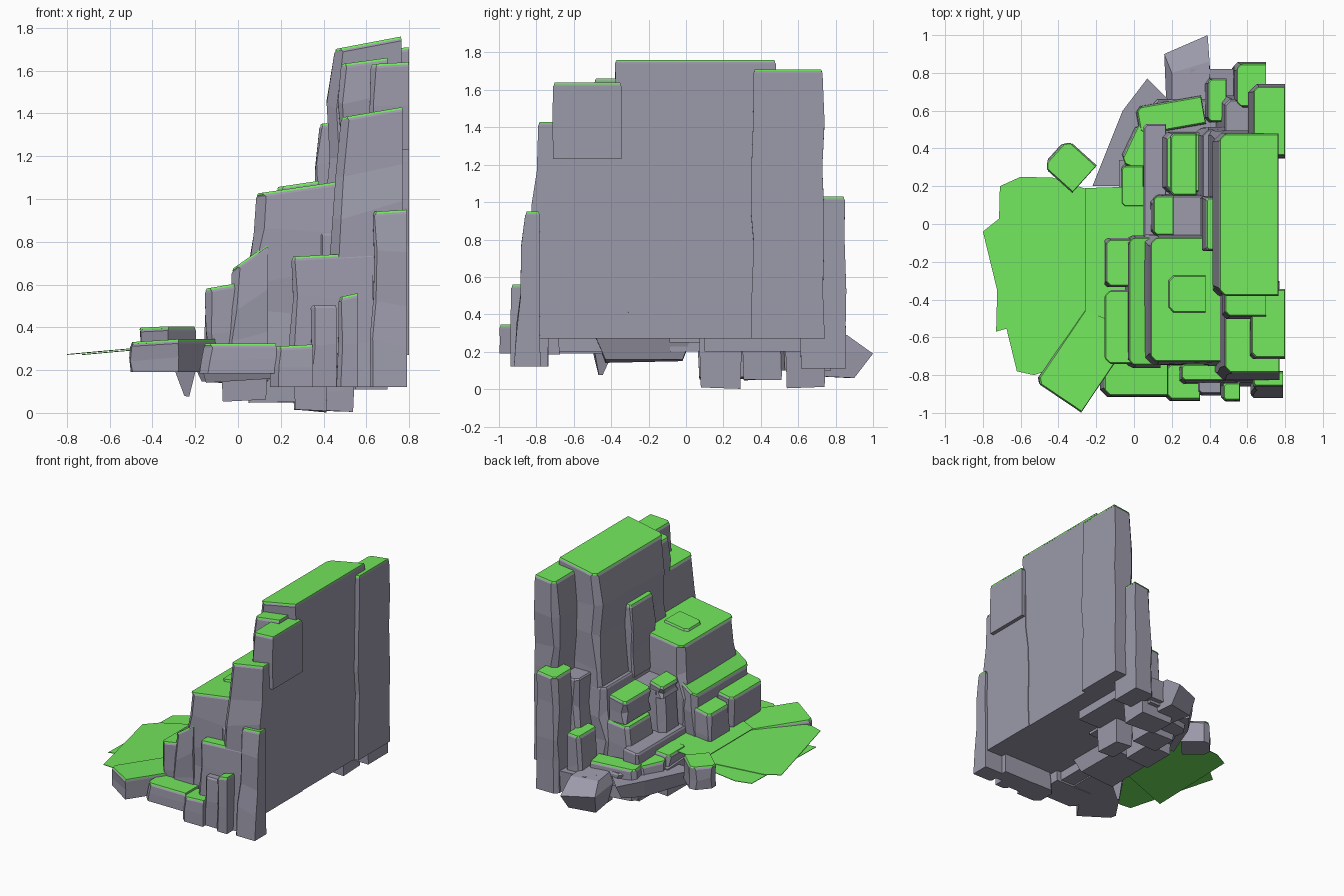
import bpy, bmesh, math, random
from mathutils import Matrix, Vector

random.seed(7)
green = bpy.data.materials.new("grass_green")
green.diffuse_color = (0.17, 0.80, 0.11, 1)
stone = bpy.data.materials.new("stone_grey")
stone.diffuse_color = (0.33, 0.32, 0.40, 1)


def make_object(name, bm, mat):
    bmesh.ops.recalc_face_normals(bm, faces=bm.faces)
    me = bpy.data.meshes.new(name)
    bm.to_mesh(me)
    bm.free()
    me.materials.append(mat)
    ob = bpy.data.objects.new(name, me)
    bpy.context.collection.objects.link(ob)


def loft(name, rings, mat=stone):
    """Closed faceted solid through rings of equal point count."""
    bm = bmesh.new()
    vs = [[bm.verts.new(p) for p in r] for r in rings]
    n = len(vs[0])
    for a, b in zip(vs, vs[1:]):
        for i in range(n):
            j = (i + 1) % n
            bm.faces.new((a[i], a[j], b[j], b[i]))
    bm.faces.new(vs[0][::-1])
    bm.faces.new(vs[-1])
    make_object(name, bm, mat)


def outline(x0, x1, y0, y1, c):
    """Rectangle with the two cliff-side (-x) corners cut off."""
    return [(x0 + c, y0), (x1, y0), (x1, y1), (x0 + c, y1), (x0, y1 - c), (x0, y0 + c)]


def rock(name, x0, x1, y0, y1, z0, z1, slope=0.0, flare=0.02, rough=0.012,
         grass=True, rot=0.0, steps=None, front=None):
    """Weathered block: chamfered column with wobbling layers and a grass cap."""
    h = z1 - z0
    steps = steps or max(2, min(6, round(h / 0.22)))
    front = flare * 0.3 if front is None else front
    cx, cy = (x0 + x1) / 2, (y0 + y1) / 2
    M = Matrix.Rotation(math.radians(rot), 3, 'Z')
    c = min(0.025, 0.12 * min(x1 - x0, y1 - y0))

    def place(pts, z, tilt, jit=0.0):
        out = []
        for x, y in pts:
            dz = slope * ((x - x0) / (x1 - x0)) * tilt
            v = M @ Vector((x - cx, y - cy, 0))
            out.append(Vector((v.x + cx, v.y + cy, z + dz + random.uniform(-jit, jit))))
        return out

    lip = 0.02
    rings = []
    for i in range(steps + 1):
        t = i / steps
        mid = 0 if i in (0, steps) else 1
        wx, wa, wb = [mid * random.uniform(-1, 1) * rough for _ in range(3)]
        pts = outline(x0 - flare * (1 - t) - wx, x1, y0 - front * (1 - t) - wa * 0.7,
                      y1 + flare * 0.3 * (1 - t) + wb * 0.5, c * random.uniform(0.8, 2.2))
        rings.append(place(pts, z0 + (h - slope - lip) * t, t, mid * min(0.04, h * 0.06)))
    k = 0.008
    top = outline(x0 + k, x1 - k * 0.3, y0 + k, y1 - k, c)
    rings.append(place(top, z1 - slope - 0.008, 1))
    loft(name, rings)
    if grass:
        g = outline(x0 + k - .004, x1 - k * .2, y0 + k - .004, y1 - k + .004, c)
        loft(name + "_grass", [place(g, z1 - slope - 0.010, 1), place(top, z1 - slope, 1)], green)


# Tall back wall and its neighbours
rock("main_wall", 0.45, 0.765, -0.38, 0.48, 0.27, 1.76, 0.06, 0.07, 0.025)
rock("wall_root", 0.36, 0.765, -0.75, 0.5, 0.27, 0.85, 0, 0.04, 0.02, False)
rock("back_column", 0.63, 0.80, 0.36, 0.73, 0.27, 1.71, 0.02, 0.04, 0.02)
rock("back_wall_fill", 0.48, 0.72, 0.42, 0.66, 0.27, 0.95, 0, 0.05, 0.03, False)
rock("back_low_column", 0.54, 0.70, 0.62, 0.85, 0.11, 1.03, 0.02, 0.02)
rock("back_stub", 0.39, 0.49, 0.54, 0.77, 0.10, 0.57, 0.01, 0.02)
rock("front_wall", 0.48, 0.77, -0.79, -0.34, 0.27, 1.43, 0.05, 0.13, 0.03)
rock("front_wall_upper", 0.62, 0.80, -0.71, -0.345, 1.23, 1.64, 0.01, 0.0, 0.02)
rock("front_wall_inner", 0.48, 0.70, -0.49, -0.34, 1.3, 1.66, 0.03, 0.0, 0.02)
rock("side_pillar", 0.38, 0.46, -0.14, 0.14, 0.8, 1.36, 0.01, 0.03)

# Stepped terraces descending towards the meadow
rock("upper_terrace", 0.085, 0.46, -0.73, -0.07, 0.27, 1.08, 0.055, 0.06, 0.015)
rock("terrace_mound", 0.18, 0.38, -0.47, -0.27, 1.02, 1.085, 0.03, 0, 0.0)
rock("middle_terrace", -0.03, 0.14, -0.75, -0.07, 0.2, 0.79, 0.12, 0.03, 0.02)
rock("lower_block_front", -0.155, 0.02, -0.74, -0.35, 0.19, 0.61, 0.03, -0.03, 0.015)
rock("lower_block_back", -0.15, -0.01, -0.33, -0.08, 0.2, 0.58, 0.03, 0.0)

# Ledges in the hollow
rock("hollow_ledge_high", 0.19, 0.33, 0.15, 0.48, 0.6, 0.80, 0.03, 0.0)
rock("hollow_ledge_mid", 0.17, 0.36, 0.17, 0.48, 0.3, 0.60, 0.02, 0.03, 0.01)
rock("hollow_pillar", 0.11, 0.36, -0.08, 0.15, 0.25, 0.78, 0.02, 0.03, 0.01, False)
rock("hollow_pillar_pad", 0.10, 0.21, -0.06, 0.15, 0.7, 0.815, 0.03, 0)
rock("hollow_step", 0.05, 0.17, -0.08, 0.53, 0.2, 0.45, 0.02, 0.02, 0.01, False)
rock("path_stone_near", -0.07, 0.05, 0.09, 0.31, 0.2, 0.37, 0.01, 0.01)
rock("path_stone_mid", -0.03, 0.14, 0.28, 0.52, 0.14, 0.345, 0.01, 0.01, rot=-25)
rock("path_stone_far", 0.02, 0.37, 0.50, 0.65, 0.1, 0.35, 0.01, 0.01, rot=10)
rock("hollow_floor", 0.1, 0.62, 0.1, 0.66, 0.2, 0.31, 0, 0.0, 0, False)

# Front face columns and slabs
rock("front_corner_column", 0.63, 0.79, -0.86, -0.78, 0.12, 0.95, 0.01, 0.01, front=0.06)
rock("front_ledge", 0.25, 0.63, -0.83, -0.74, 0.12, 0.75, 0.02, 0.01, front=0.03)
rock("front_post_tall", 0.47, 0.56, -0.935, -0.84, 0.12, 0.56, 0.02, 0.01)
rock("front_post_short", 0.34, 0.46, -0.90, -0.82, 0.12, 0.51, 0.0, 0.01, grass=False)
rock("front_base_slab", -0.16, 0.18, -0.91, -0.68, 0.185, 0.325, rough=0.005)
rock("front_base_stone", 0.17, 0.35, -0.93, -0.74, 0.12, 0.32, 0.01)
rock("angled_slab", -0.405, -0.115, -0.96, -0.46, 0.19, 0.345, 0.015, 0.0, rot=-34)
rock("loose_boulder", -0.445, -0.235, 0.21, 0.405, 0.22, 0.405, 0.008, 0.0, 0.02, rot=-42)


def sheet(name, pts, zf):
    """Thin sloping patch of grass."""
    loft(name, [[(x, y, zf(x) - 0.004) for x, y in pts],
                [(x, y, zf(x)) for x, y in pts]], green)


# Sloping meadow: two overlapping sheets and an inner one
sheet("meadow", [(-0.8, -0.04), (-0.7, 0.04), (-0.25, 0.18), (-0.1, 0.1), (-0.1, -0.45),
                 (-0.25, -0.49), (-0.47, -0.78), (-0.53, -0.8), (-0.62, -0.78)],
      lambda x: 0.275 + 0.09 * (x + 0.8))
sheet("meadow_under", [(-0.73, -0.57), (-0.71, 0.2), (-0.6, 0.25), (-0.43, 0.245),
                       (-0.15, 0.15), (-0.15, -0.4)],
      lambda x: 0.268 + 0.09 * (x + 0.8))
sheet("meadow_inner", [(-0.26, -0.46), (-0.26, 0.19), (0.06, 0.2), (0.06, -0.5), (-0.16, -0.5)],
      lambda x: 0.335 + 0.1 * (x + 0.26))


def chunk(name, top, z_top, z_bot, shrink=0.8):
    """Rough bare underside rock tapering down from an outline."""
    cx = sum(p[0] for p in top) / len(top)
    cy = sum(p[1] for p in top) / len(top)
    low = [(cx + (x - cx) * shrink, cy + (y - cy) * shrink,
            z_bot + random.uniform(0, 0.02)) for x, y in top]
    loft(name, [low, [(x, y, z_top + random.uniform(-0.02, 0.01)) for x, y in top]])


# Sloping skirt and pointed rocks at the back
loft("back_point_rock", [[(0.2, 0.68, 0.07), (0.4, 0.68, 0.07), (0.39, 0.9, 0.06), (0.18, 0.86, 0.06)],
                         [(0.17, 0.66, 0.22), (0.41, 0.66, 0.2), (0.39, 1.0, 0.19), (0.16, 0.9, 0.2)],
                         [(0.2, 0.66, 0.3), (0.4, 0.66, 0.3), (0.4, 0.86, 0.29), (0.2, 0.8, 0.28)]])
chunk("back_skirt", [(-0.22, 0.2), (0.16, 0.2), (0.2, 0.64), (0.07, 0.77), (-0.06, 0.6)], 0.27, 0.13)

# Foundation rocks hanging below the wall
for i, (x0, x1, y0, y1, zb) in enumerate([
        (0.25, 0.55, 0.53, 0.75, 0.0), (0.26, 0.42, 0.07, 0.3, 0.0), (0.3, 0.7, 0.61, 0.82, 0.11),
        (0.04, 0.28, 0.3, 0.52, 0.04), (-0.08, 0.14, 0.06, 0.34, 0.05)]):
    chunk(f"foundation_rock_{i}", [(x0, y0), (x1, y0), (x1, y1), (x0, y1)], 0.29, zb, 0.92)
chunk("under_meadow_rock", [(-0.2, -0.5), (0.2, -0.5), (0.2, 0.05), (-0.2, 0.05)], 0.33, 0.14, 0.75)
chunk("under_spike", [(-0.33, -0.52), (-0.18, -0.5), (-0.2, -0.36)], 0.28, 0.06, 0.15)
